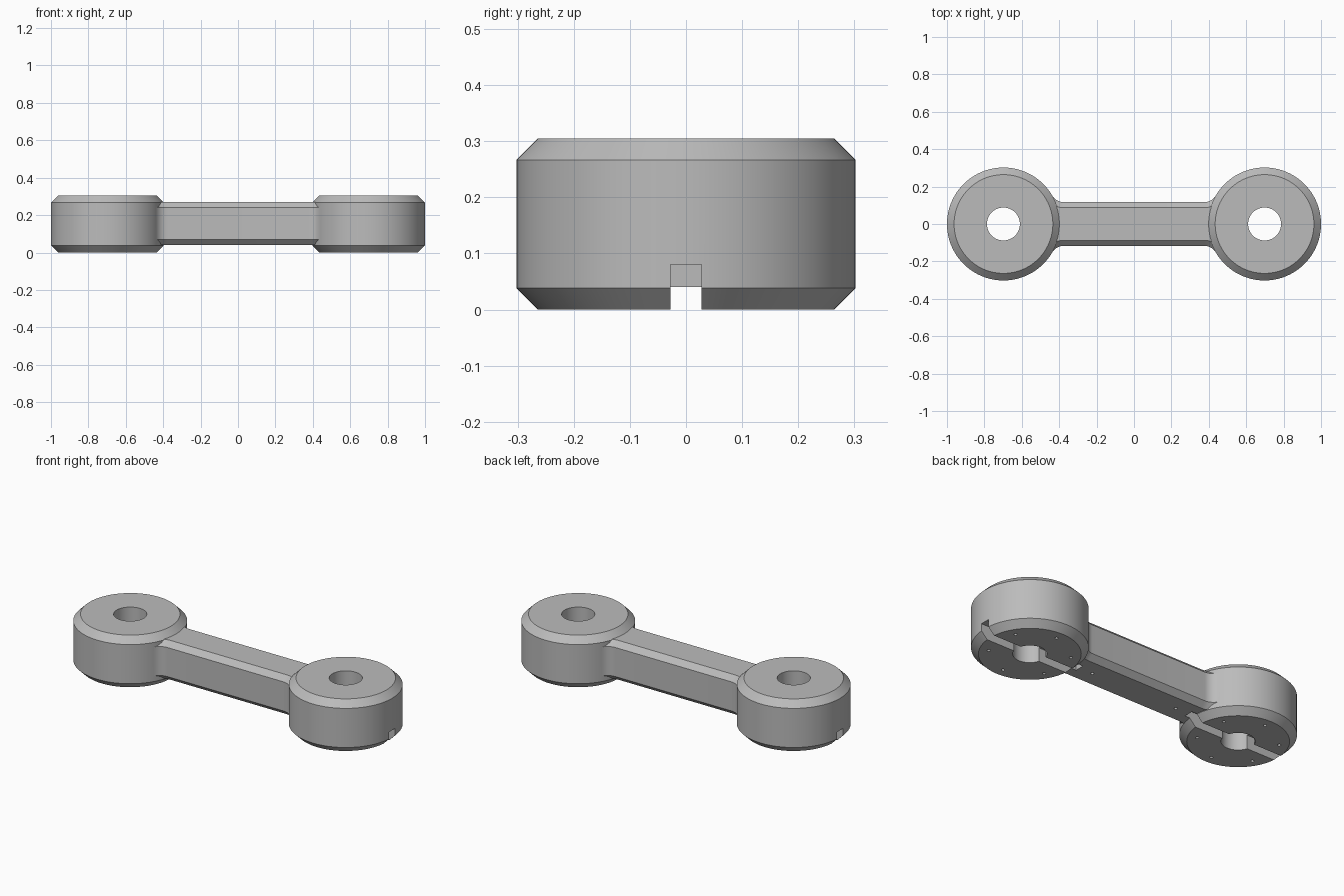
import bpy, bmesh, math
from mathutils import Vector

cube = bpy.data.objects.get("Cube")
if cube:
    bpy.data.objects.remove(cube)

grey = bpy.data.materials.new("plain_grey")
grey.use_nodes = True
COLOUR = (0.5, 0.5, 0.5, 1)
grey.diffuse_color = COLOUR
grey.node_tree.nodes["Principled BSDF"].inputs["Base Color"].default_value = COLOUR

HUB_X, HUB_R, HEIGHT, CHAMFER = 0.698, 0.302, 0.305, 0.038
BAR_W, FILLET = 0.117, 0.07


def loft(name, rings):
    """Closed solid through matching rings of points."""
    bm = bmesh.new()
    loops = [[bm.verts.new(p) for p in ring] for ring in rings]
    n = len(loops[0])
    for low, high in zip(loops, loops[1:]):
        for i in range(n):
            j = (i + 1) % n
            bm.faces.new((low[i], low[j], high[j], high[i]))
    bm.faces.new(loops[0][::-1])
    bm.faces.new(loops[-1])
    bmesh.ops.recalc_face_normals(bm, faces=bm.faces)
    mesh = bpy.data.meshes.new(name)
    bm.to_mesh(mesh)
    bm.free()
    mesh.materials.append(grey)
    obj = bpy.data.objects.new(name, mesh)
    bpy.context.collection.objects.link(obj)
    return obj


def turned(name, x, y, profile, sides):
    """Round solid from (radius, height) pairs."""
    angles = [2 * math.pi * i / sides for i in range(sides)]
    return loft(name, [[(x + r * math.cos(a), y + r * math.sin(a), z) for a in angles]
                       for r, z in profile])


def box(name, x0, x1, half_y, z0, z1):
    corners = [(x0, -half_y), (x1, -half_y), (x1, half_y), (x0, half_y)]
    return loft(name, [[(x, y, z) for x, y in corners] for z in (z0, z1)])


def combine(target, other, operation):
    mod = target.modifiers.new(operation.lower(), "BOOLEAN")
    mod.operation, mod.object, mod.solver = operation, other, "EXACT"
    bpy.context.view_layer.objects.active = target
    bpy.ops.object.modifier_apply(modifier=mod.name)
    bpy.data.objects.remove(other)


def bar_ring(inset, z):
    """Bar outline with flares that run tangent into the hubs."""
    cy = BAR_W + FILLET
    cx = HUB_X - math.sqrt((HUB_R + FILLET) ** 2 - cy ** 2)
    end = math.atan2(-cy, HUB_X - cx)
    quarter = []
    for i in range(9):
        a = -math.pi / 2 + (end + math.pi / 2) * i / 8
        r = FILLET + inset
        quarter.append((cx + r * math.cos(a), cy + r * math.sin(a)))
    quarter.append((0.55, quarter[-1][1]))
    ring = quarter + [(x, -y) for x, y in quarter[::-1]]
    ring += [(-x, -y) for x, y in quarter] + [(-x, y) for x, y in quarter[::-1]]
    return [(x, y, z) for x, y in ring]


# Connecting bar with chamfered long edges
link = loft("connecting_link", [bar_ring(0.03, 0.04), bar_ring(0, 0.07),
                                bar_ring(0, 0.24), bar_ring(0.03, 0.27)])

# Chamfered round hubs
for side in (-1, 1):
    hub = turned("hub", side * HUB_X, 0,
                 [(HUB_R - CHAMFER, 0), (HUB_R, CHAMFER),
                  (HUB_R, HEIGHT - CHAMFER), (HUB_R - CHAMFER, HEIGHT)], 96)
    combine(link, hub, "UNION")

# Through bores, underside slots and small pin holes
for side in (-1, 1):
    x = side * HUB_X
    combine(link, turned("bore", x, 0, [(0.088, -0.1), (0.088, 0.4)], 64), "DIFFERENCE")
    x0, x1 = sorted((side * 0.365, side * 1.1))
    combine(link, box("slot", x0, x1, 0.0275, -0.1, 0.08), "DIFFERENCE")
    spots = [(side * 0.28, 0)]
    for k in range(6):
        a = math.radians(30 + 60 * k)
        spots.append((x + 0.214 * math.cos(a), 0.214 * math.sin(a)))
    for px, py in spots:
        combine(link, turned("pin_hole", px, py, [(0.009, -0.05), (0.009, 0.09)], 12),
                "DIFFERENCE")

# Smooth round walls, crisp edges
bpy.ops.object.select_all(action="DESELECT")
link.select_set(True)
bpy.context.view_layer.objects.active = link
bpy.ops.object.shade_smooth_by_angle(angle=math.radians(25))
